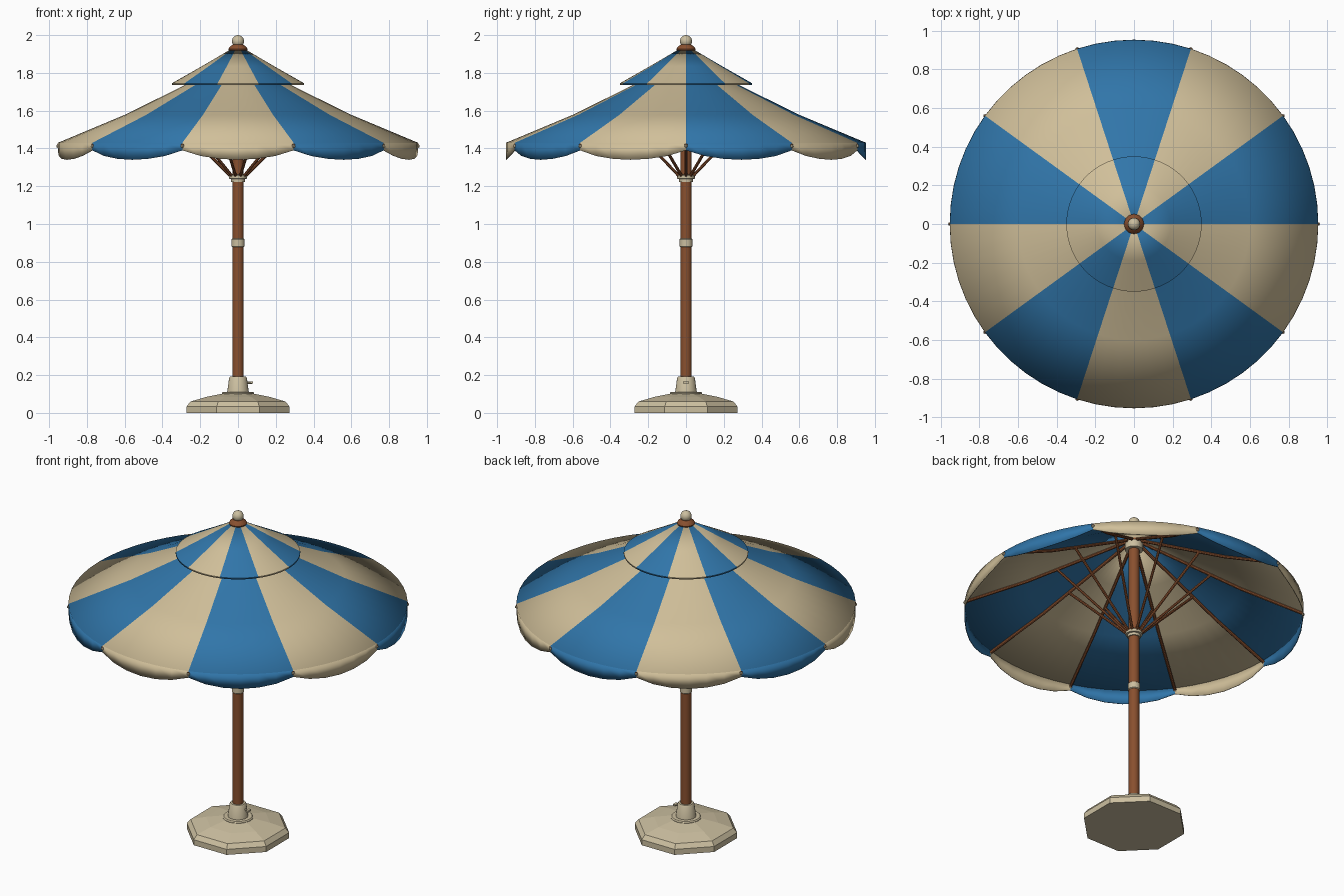
import bpy, bmesh
from math import sin, cos, pi, radians
from mathutils import Vector

cube = bpy.data.objects.get("Cube")
if cube:
    bpy.data.objects.remove(cube, do_unlink=True)

GORES = 10
STEPS = 6          # facets across each gore
RIM_R, RIM_Z = 0.953, 1.43


def material(name, rgb):
    m = bpy.data.materials.new(name)
    m.use_nodes = True
    m.diffuse_color = (*rgb, 1)
    bsdf = next(n for n in m.node_tree.nodes if n.type == 'BSDF_PRINCIPLED')
    bsdf.inputs["Base Color"].default_value = (*rgb, 1)
    bsdf.inputs["Roughness"].default_value = 0.8
    return m


blue = material("blue cloth", (0.03, 0.18, 0.40))
cream = material("cream cloth", (0.63, 0.52, 0.32))
wood = material("brown wood", (0.25, 0.08, 0.028))
stone = material("pale stone", (0.60, 0.52, 0.35))


def finish(name, bm, mats, smooth=30):
    bmesh.ops.recalc_face_normals(bm, faces=bm.faces)
    mesh = bpy.data.meshes.new(name)
    bm.to_mesh(mesh)
    bm.free()
    for m in mats:
        mesh.materials.append(m)
    obj = bpy.data.objects.new(name, mesh)
    bpy.context.collection.objects.link(obj)
    if smooth:
        bpy.ops.object.select_all(action='DESELECT')
        obj.select_set(True)
        bpy.context.view_layer.objects.active = obj
        bpy.ops.object.shade_smooth_by_angle(angle=radians(smooth))
    return obj


def polar(r, a, z):
    return Vector((r * cos(a), r * sin(a), z))


def lathe(name, profile, mat, sides=24, phase=0.0, smooth=30):
    """Closed solid of revolution from (radius, height) pairs, bottom to top."""
    bm = bmesh.new()
    rings = [[bm.verts.new(polar(r, phase + 2 * pi * i / sides, z)) for i in range(sides)]
             for r, z in profile]
    for low, high in zip(rings, rings[1:]):
        for i in range(sides):
            j = (i + 1) % sides
            bm.faces.new((low[i], low[j], high[j], high[i]))
    bm.faces.new(rings[0])
    bm.faces.new(rings[-1])
    return finish(name, bm, [mat], smooth)


def rod(bm, a, b, radius, sides=8):
    """Adds a straight rod between two points."""
    d = b - a
    made = bmesh.ops.create_cone(bm, cap_ends=True, segments=sides, radius1=radius,
                                 radius2=radius, depth=d.length)["verts"]
    bmesh.ops.rotate(bm, verts=made, matrix=d.to_track_quat('Z', 'Y').to_matrix())
    bmesh.ops.translate(bm, verts=made, vec=(a + b) / 2)


def cloth(name, rows):
    """Striped sheet; each row is (radius, height, scallop drop)."""
    bm = bmesh.new()
    n = GORES * STEPS
    rings = []
    for r, z, drop in rows:
        ring = []
        for i in range(n):
            bulge = sin(pi * (i % STEPS) / STEPS) ** 0.75 if i % STEPS else 0
            ring.append(bm.verts.new(polar(r, 2 * pi * i / n, z - drop * bulge)))
        rings.append(ring)
    for top, low in zip(rings, rings[1:]):
        for i in range(n):
            j = (i + 1) % n
            face = bm.faces.new((top[i], low[i], low[j], top[j]))
            face.material_index = (i // STEPS) % 2
    obj = finish(name, bm, [blue, cream])
    thick = obj.modifiers.new("thickness", 'SOLIDIFY')
    thick.thickness = 0.004
    thick.offset = -1
    return obj


# Canopy, scalloped valance and raised vent cap
slope = [(0.05, 1.85), (0.3, 1.726), (0.6, 1.578), (RIM_R, RIM_Z)]
cloth("canopy", [(r, z, 0) for r, z in slope])
cloth("valance", [(RIM_R, RIM_Z, 0), (RIM_R + 0.001, 1.39, 0.05)])
cloth("vent_cap", [(0.03, 1.93, 0), (0.19, 1.836, 0), (0.35, 1.745, 0), (0.35, 1.737, 0)])

# Ribs under the cloth, with tip beads, and the struts that hold them up
ribs, tips, struts = bmesh.new(), bmesh.new(), bmesh.new()
for k in range(GORES):
    a = 2 * pi * k / GORES
    path = [polar(r, a, z - 0.014) for r, z in slope]
    for p, q in zip(path, path[1:]):
        rod(ribs, p, q, 0.009)
    bead = bmesh.ops.create_uvsphere(tips, u_segments=8, v_segments=6, radius=0.009)["verts"]
    bmesh.ops.translate(tips, verts=bead, vec=polar(RIM_R, a, 1.412))
    rod(struts, polar(0.035, a, 1.25), polar(0.43, a, 1.645), 0.008)
finish("ribs", ribs, [wood])
finish("rib_tips", tips, [stone])
finish("struts", struts, [wood])

# Pole with its fittings
lathe("pole", [(0.03, 0.1), (0.03, 1.92)], wood)
lathe("pole_collar", [(0.031, 0.878), (0.035, 0.882), (0.035, 0.918), (0.031, 0.922)], stone)
lathe("runner", [(0.036, 1.222), (0.036, 1.238), (0.047, 1.24), (0.047, 1.256),
                 (0.04, 1.262)], stone)
lathe("top_hub", [(0.05, 1.79), (0.05, 1.835)], stone)

# Finial
lathe("finial_ring", [(0.03, 1.908), (0.047, 1.916), (0.051, 1.926), (0.046, 1.936),
                      (0.028, 1.95)], wood)
ball = bmesh.new()
bmesh.ops.create_uvsphere(ball, u_segments=20, v_segments=12, radius=0.032)
bmesh.ops.translate(ball, verts=ball.verts, vec=(0, 0, 1.968))
finish("finial_ball", ball, [stone], 60)

# Eight-sided foot, built by flat-to-flat radius
flat = 1 / cos(pi / 8)
foot = [(0.272, 0), (0.272, 0.034), (0.252, 0.06), (0.17, 0.084), (0.08, 0.102)]
lathe("foot", [(r * flat, z) for r, z in foot], stone, 8, pi / 8, 0)
lathe("foot_disc", [(0.086, 0.092), (0.086, 0.104), (0.08, 0.11)], stone)
lathe("pole_socket", [(0.058, 0.105), (0.047, 0.185), (0.042, 0.192), (0.031, 0.192)], stone)

# Clamp screw with a flat thumb grip
screw = bmesh.new()
rod(screw, Vector((0.04, 0, 0.16)), Vector((0.075, 0, 0.16)), 0.006)
grip = bmesh.ops.create_cube(screw, size=1)["verts"]
bmesh.ops.scale(screw, verts=grip, vec=(0.016, 0.03, 0.01))
bmesh.ops.translate(screw, verts=grip, vec=(0.072, 0, 0.16))
finish("clamp_screw", screw, [stone])
